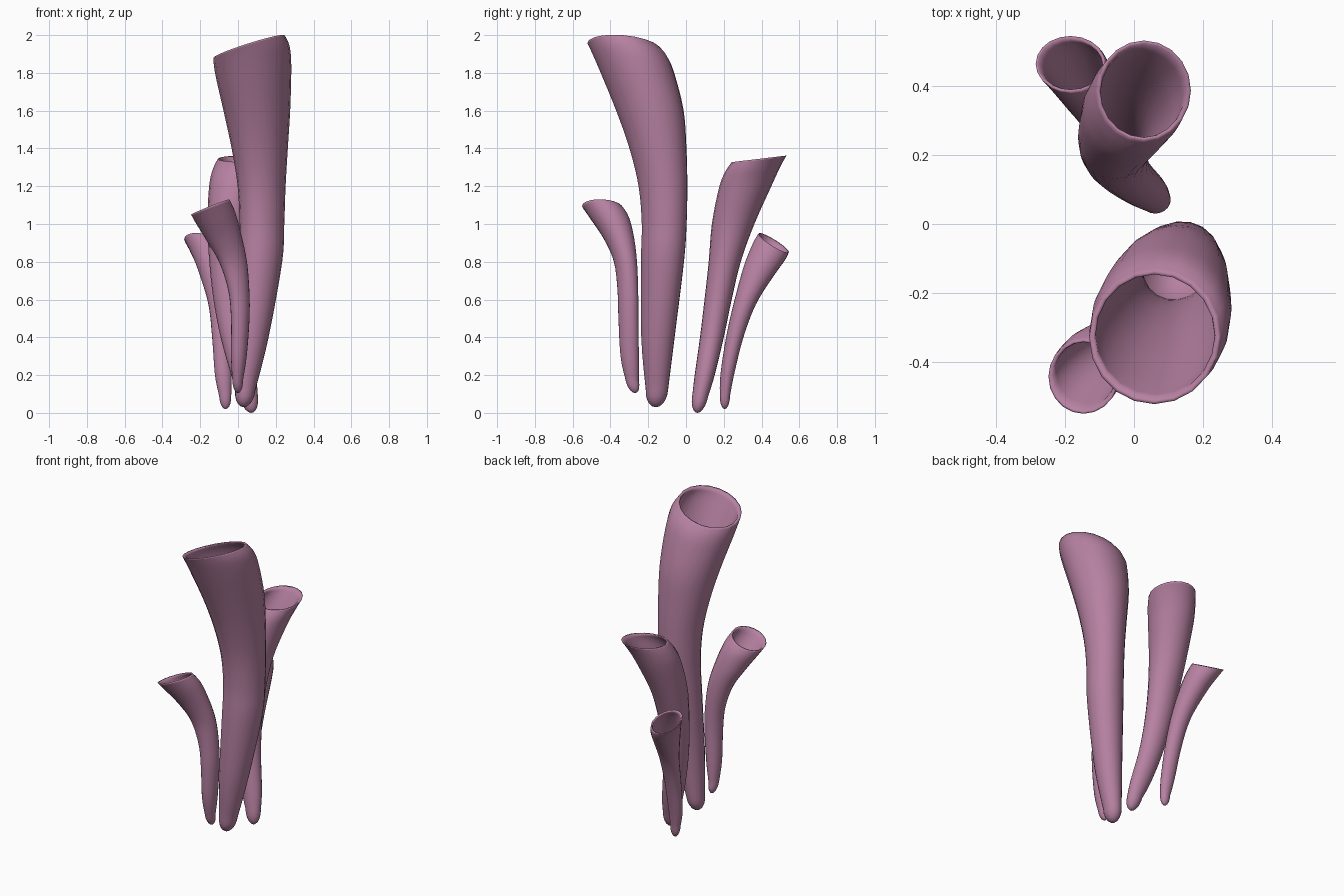
import bpy, bmesh, math

SIDES = 20
STEPS = 4      # smooth rings between two given rows
CAP = 5        # rings in the rounded foot

mauve = bpy.data.materials.new("mauve")
mauve.diffuse_color = (0.47, 0.22, 0.36, 1)


def smooth(a, b, c, d, t):
    """Catmull-Rom blend between b and c."""
    return 0.5 * (2*b + (c - a)*t + (2*a - 5*b + 4*c - d)*t*t + (3*b - a - 3*c + d)*t**3)


def shrink(ring, w, drop=0.0):
    """Same ring, moved inwards by w and down by drop."""
    z, x0, x1, y0, y1, sx, sy = ring
    return (z - drop, x0 + w, x1 - w, y0 + w, y1 - w, sx, sy)


def tube(name, foot, rows, wall, skew=0.0):
    """Hollow tube; each row is z, x min, x max, y min, y max, slope in x, slope in y.
    skew stretches the section along the x = y diagonal in the middle of the tube."""
    rows = [tuple(r) + (0,) * (7 - len(r)) for r in rows]
    rings = []
    # rounded foot, swelling from the lowest point to the first row
    z, x0, x1, y0, y1 = rows[0][:5]
    for i in range(1, CAP):
        a = i / CAP * math.pi / 2
        s, t = math.sin(a), 1 - math.cos(a)
        cx = foot[0] + ((x0 + x1) / 2 - foot[0]) * t
        cy = foot[1] + ((y0 + y1) / 2 - foot[1]) * t
        rx, ry = (x1 - x0) / 2 * s, (y1 - y0) / 2 * s
        rings.append((foot[2] + (z - foot[2]) * t, cx - rx, cx + rx, cy - ry, cy + ry, 0, 0))
    # body and tilted mouth
    n = len(rows)
    for i in range(n - 1):
        q = [rows[max(i - 1, 0)], rows[i], rows[i + 1], rows[min(i + 2, n - 1)]]
        for k in range(STEPS):
            rings.append(tuple(smooth(*v, k / STEPS) for v in zip(*q)))
    rings.append(rows[-1])
    # thin lip and inner wall, closed halfway down
    top, low = rows[-1][0], foot[2]
    inner = [shrink(r, wall) for r in reversed(rings[:-1]) if r[0] > low + 0.5 * (top - low)]
    rings.append(shrink(rows[-1], wall * 0.6, 0.002))
    rings += inner

    bm = bmesh.new()
    tip = bm.verts.new(foot)
    loops = []
    for z, x0, x1, y0, y1, sx, sy in rings:
        h = (z - low) / (top - low)
        phi = skew * math.sin(math.pi * min(max(h, 0), 1))
        loop = []
        for j in range(SIDES):
            a = 2 * math.pi * j / SIDES
            dx, dy = (x1 - x0) / 2 * math.cos(a), (y1 - y0) / 2 * math.sin(a + phi)
            loop.append(bm.verts.new(((x0 + x1) / 2 + dx, (y0 + y1) / 2 + dy,
                                      z + sx * dx + sy * dy)))
        loops.append(loop)
    z, x0, x1, y0, y1 = rings[-1][:5]
    floor = bm.verts.new(((x0 + x1) / 2, (y0 + y1) / 2, z - 0.05))
    for j in range(SIDES):
        k = (j + 1) % SIDES
        bm.faces.new((tip, loops[0][k], loops[0][j]))
        bm.faces.new((loops[-1][j], loops[-1][k], floor))
        for lo, hi in zip(loops, loops[1:]):
            bm.faces.new((lo[j], lo[k], hi[k], hi[j]))
    for f in bm.faces:
        f.smooth = True
    me = bpy.data.meshes.new(name)
    bm.to_mesh(me)
    bm.free()
    me.materials.append(mauve)
    bpy.context.collection.objects.link(bpy.data.objects.new(name, me))


# tallest tube, front
tube("tall_tube", (0.03, -0.16, 0.03), [
    (0.12, -0.015, 0.092, -0.213, -0.095),
    (0.40, -0.01, 0.162, -0.237, -0.06),
    (0.80, 0.003, 0.234, -0.239, -0.01),
    (1.00, 0.008, 0.245, -0.235, 0.004),
    (1.20, -0.002, 0.252, -0.252, 0.008),
    (1.40, -0.033, 0.264, -0.30, 0.003, 0.03),
    (1.60, -0.073, 0.277, -0.37, -0.012, 0.1),
    (1.80, -0.113, 0.282, -0.455, -0.06, 0.22, -0.04),
    (1.89, -0.127, 0.272, -0.497, -0.095, 0.28, -0.07),
    (1.94, -0.13, 0.247, -0.522, -0.135, 0.315, -0.09)], 0.018, 0.12)

# small front left tube
tube("front_small_tube", (0.0, -0.27, 0.105), [
    (0.17, -0.03, 0.026, -0.319, -0.25),
    (0.30, -0.037, 0.046, -0.347, -0.249),
    (0.50, -0.037, 0.061, -0.358, -0.252),
    (0.65, -0.052, 0.06, -0.363, -0.253),
    (0.80, -0.099, 0.047, -0.382, -0.259, 0.05),
    (0.92, -0.163, 0.02, -0.434, -0.273, 0.15),
    (1.03, -0.22, -0.014, -0.505, -0.30, 0.3),
    (1.09, -0.248, -0.045, -0.55, -0.335, 0.4, -0.05)], 0.012, 0.22)

# broad back tube
tube("back_broad_tube", (0.07, 0.06, 0.0), [
    (0.09, 0.01, 0.105, 0.033, 0.118),
    (0.20, -0.035, 0.095, 0.046, 0.152),
    (0.40, -0.092, 0.06, 0.074, 0.20),
    (0.60, -0.13, 0.042, 0.098, 0.242),
    (0.80, -0.152, 0.042, 0.12, 0.29),
    (1.00, -0.162, 0.06, 0.137, 0.362),
    (1.20, -0.153, 0.112, 0.175, 0.455, 0, 0.05),
    (1.29, -0.133, 0.145, 0.207, 0.50, 0, 0.1),
    (1.345, -0.107, 0.165, 0.242, 0.532, 0, 0.12)], 0.015)

# small back left tube
tube("back_small_tube", (-0.065, 0.205, 0.02), [
    (0.09, -0.1, -0.036, 0.179, 0.233),
    (0.20, -0.122, -0.033, 0.182, 0.254),
    (0.40, -0.137, -0.035, 0.212, 0.304),
    (0.58, -0.158, -0.04, 0.254, 0.37, 0, -0.1),
    (0.75, -0.212, -0.052, 0.305, 0.465, -0.1, -0.3),
    (0.85, -0.257, -0.067, 0.352, 0.523, -0.17, -0.5),
    (0.90, -0.285, -0.083, 0.383, 0.545, -0.2, -0.6)], 0.011)
